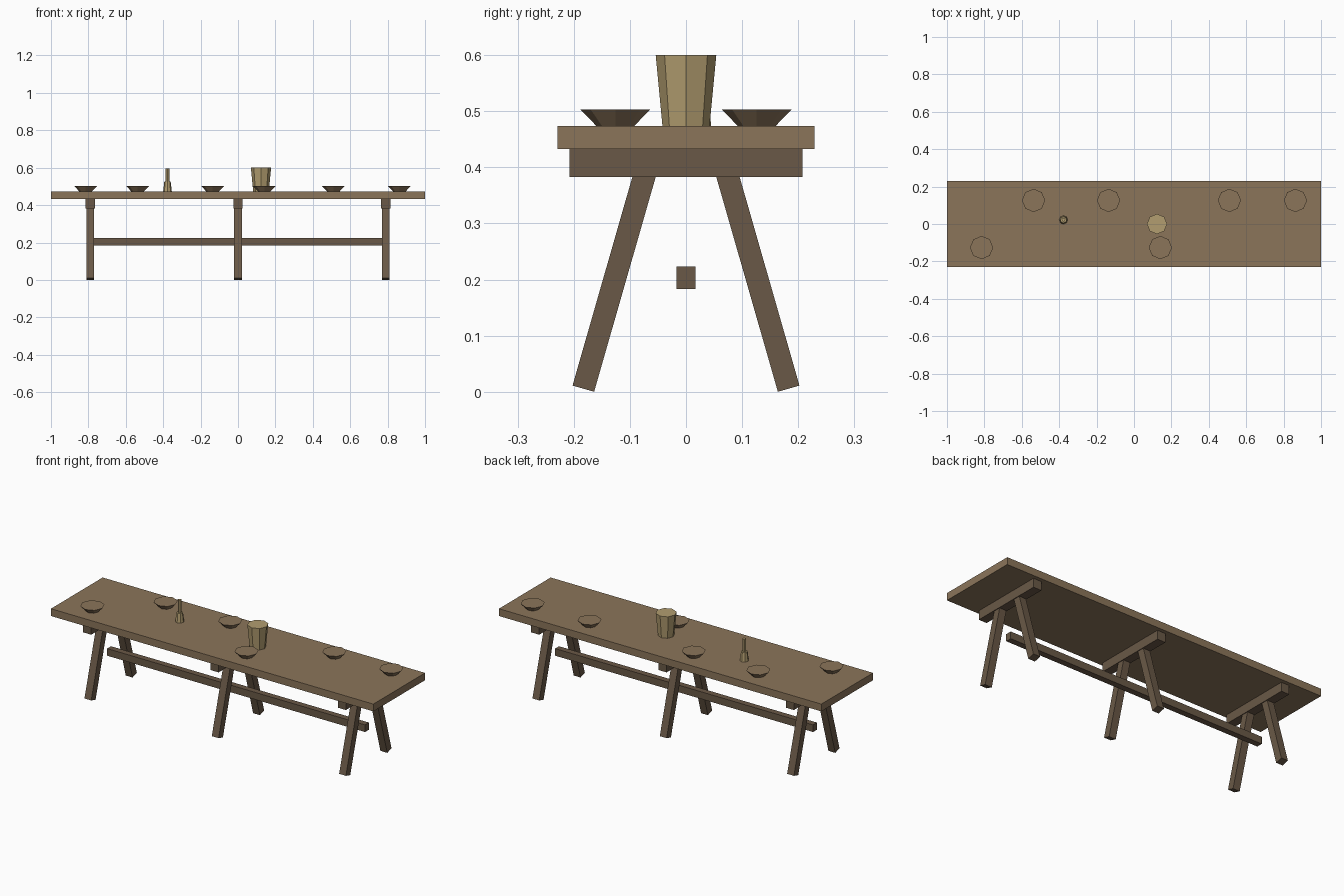
import bpy, math
from mathutils import Vector

if "Cube" in bpy.data.objects:
    bpy.data.objects.remove(bpy.data.objects["Cube"])


def material(name, srgb):
    m = bpy.data.materials.new(name)
    lin = [((c / 255 + 0.055) / 1.055) ** 2.4 for c in srgb]
    m.diffuse_color = (*lin, 1)
    m.use_nodes = True
    m.node_tree.nodes["Principled BSDF"].inputs["Base Color"].default_value = m.diffuse_color
    return m


LIGHT_WOOD = material("light wood", (139, 117, 90))
DARK_WOOD = material("dark wood", (106, 89, 71))
CLAY = material("tan clay", (178, 157, 112))


def finish(name, mat):
    ob = bpy.context.object
    ob.name = name
    ob.data.materials.append(mat)
    return ob


def box(name, loc, size, mat, tilt=0):
    bpy.ops.mesh.primitive_cube_add(size=1, location=loc)
    ob = finish(name, mat)
    ob.scale = size
    ob.rotation_euler.x = tilt
    return ob


def taper(name, x, y, z0, z1, r0, r1, sides, mat):
    bpy.ops.mesh.primitive_cone_add(vertices=sides, radius1=r0, radius2=r1,
                                    depth=z1 - z0, location=(x, y, (z0 + z1) / 2))
    return finish(name, mat)


TOP = 0.474

# Table top
box("table_top", (0, 0, 0.4535), (2, 0.458, 0.041), LIGHT_WOOD)

# Trestles: cross beam with two splayed legs
tilt = math.radians(16)
for x in (-0.79, 0, 0.79):
    box("cross_beam", (x, 0, 0.408), (0.05, 0.416, 0.05), DARK_WOOD)
    for s in (-1, 1):
        foot = Vector((x, s * 0.183, 0.0055))
        axis = Vector((0, -s * math.sin(tilt), math.cos(tilt)))
        length = 0.415
        box("splayed_leg", foot + axis * length / 2, (0.042, 0.04, length),
            DARK_WOOD, s * tilt)

# Long stretcher
box("stretcher", (0, 0, 0.203), (1.6, 0.034, 0.04), DARK_WOOD)

# Bowls
for x, y in ((-0.815, -0.126), (0.141, -0.126), (-0.537, 0.126),
             (-0.136, 0.126), (0.51, 0.126), (0.863, 0.126)):
    taper("bowl", x, y, TOP, 0.503, 0.034, 0.062, 8, LIGHT_WOOD)

# Pitcher
taper("pitcher", 0.123, 0, TOP, 0.6, 0.042, 0.054, 8, CLAY)

# Small bottle: body and neck
taper("bottle_body", -0.377, 0.022, TOP, 0.525, 0.023, 0.017, 8, CLAY)
taper("bottle_neck", -0.377, 0.022, 0.525, 0.596, 0.01, 0.01, 8, CLAY)
